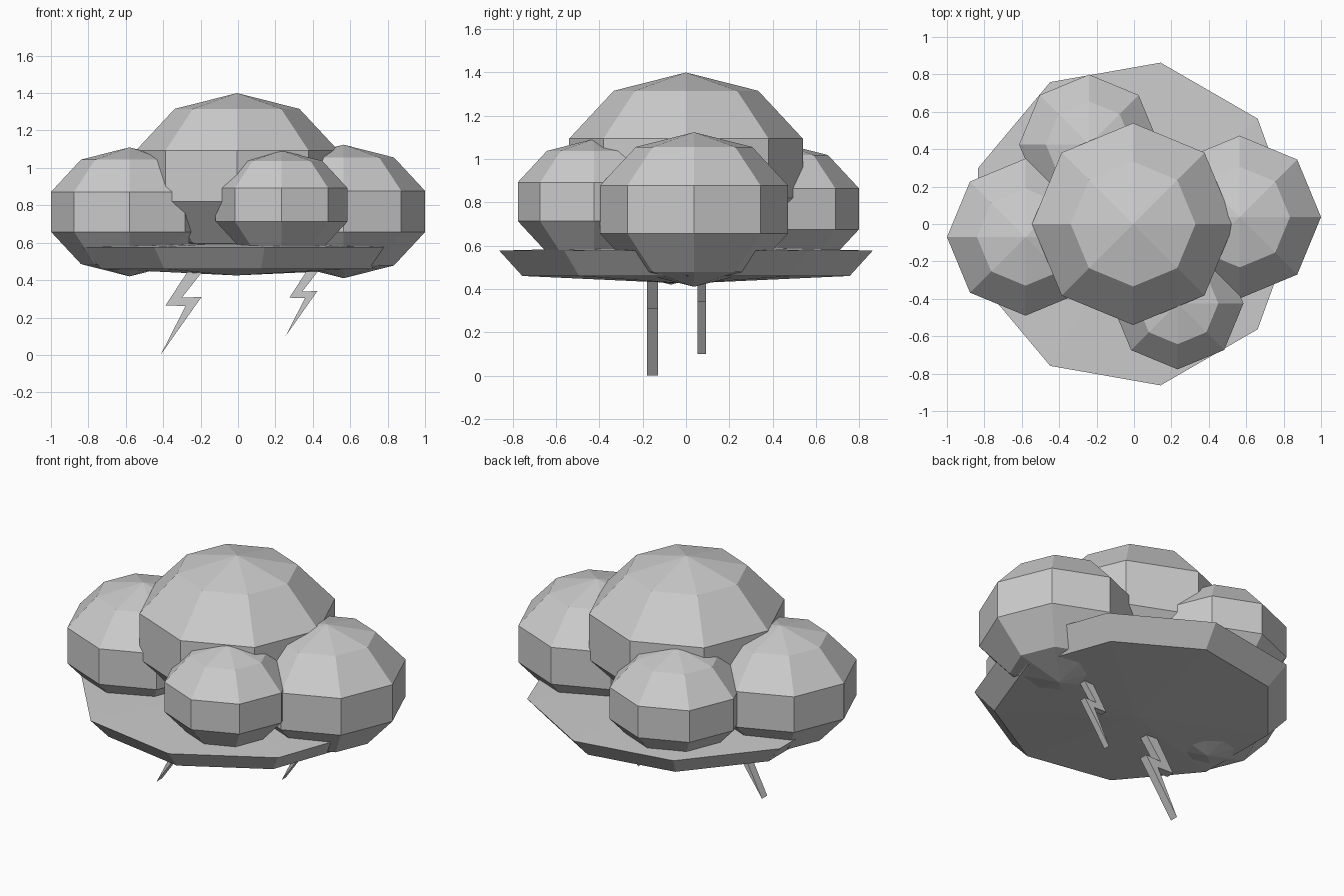
import bpy
import bmesh
import math
from mathutils import Matrix

if "Cube" in bpy.data.objects:
    bpy.data.objects.remove(bpy.data.objects["Cube"], do_unlink=True)

GREY = (0.6, 0.6, 0.6, 1.0)
mat = bpy.data.materials.new("storm_grey")
mat.use_nodes = True
mat.diffuse_color = GREY
mat.node_tree.nodes["Principled BSDF"].inputs["Base Color"].default_value = GREY


def finish(name, bm):
    """Turn a bmesh into a flat-shaded object."""
    bmesh.ops.recalc_face_normals(bm, faces=bm.faces)
    mesh = bpy.data.meshes.new(name)
    bm.to_mesh(mesh)
    bm.free()
    mesh.materials.append(mat)
    obj = bpy.data.objects.new(name, mesh)
    bpy.context.collection.objects.link(obj)
    return obj


def puff(name, x, y, z, width, height):
    """Squashed eight-sided ball; width is the radius of its widest ring."""
    bm = bmesh.new()
    bmesh.ops.create_uvsphere(bm, u_segments=8, v_segments=5, radius=1)
    r = width / math.sin(math.radians(72))
    bmesh.ops.transform(bm, verts=bm.verts, matrix=Matrix.Translation((x, y, z))
                        @ Matrix.Diagonal((r, r, height, 1)))
    finish(name, bm)


def base(name, x, sides, rings):
    """Nine-sided plate from (radius, height) rings; zero radius is an apex."""
    bm = bmesh.new()
    loops = []
    for r, z in rings:
        count = sides if r else 1
        loops.append([bm.verts.new((x + r * math.cos(math.tau * i / sides),
                                    r * math.sin(math.tau * i / sides), z))
                      for i in range(count)])
    for a, b in zip(loops, loops[1:]):
        for i in range(sides):
            j = (i + 1) % sides
            corners = [a[i % len(a)], a[j % len(a)], b[j % len(b)], b[i % len(b)]]
            bm.faces.new(list(dict.fromkeys(corners)))
    finish(name, bm)


# Zigzag outline, measured from the lower tip
BOLT = [(0, 0), (0.219, 0.31), (0.114, 0.306), (0.29, 0.53),
        (0.2, 0.53), (0.026, 0.264), (0.134, 0.262)]


def bolt(name, x, y, z, scale):
    """Extruded lightning bolt hanging into the base."""
    bm = bmesh.new()
    depth = 0.05 * scale
    face = bm.faces.new([bm.verts.new((x + px * scale, y - depth / 2, z + pz * scale))
                         for px, pz in BOLT])
    out = bmesh.ops.extrude_face_region(bm, geom=[face], use_keep_orig=True)
    moved = [v for v in out["geom"] if isinstance(v, bmesh.types.BMVert)]
    bmesh.ops.translate(bm, verts=moved, vec=(0, depth, 0))
    finish(name, bm)


# Cloud puffs
puff("centre_puff", -0.005, 0, 0.957, 0.54, 0.443)
puff("right_puff", -0.58, -0.07, 0.765, 0.42, 0.345)
puff("left_puff", 0.565, 0.037, 0.767, 0.435, 0.357)
puff("front_puff", 0.233, -0.425, 0.803, 0.352, 0.29)
puff("back_puff", -0.24, 0.425, 0.77, 0.374, 0.307)

# Flat underside of the cloud
base("cloud_base", -0.01, 9, [(0, 0.425), (0.768, 0.46), (0.876, 0.577), (0, 0.6)])

# Lightning
bolt("large_bolt", -0.414, -0.155, 0, 1)
bolt("small_bolt", 0.254, 0.072, 0.1, 0.78)
